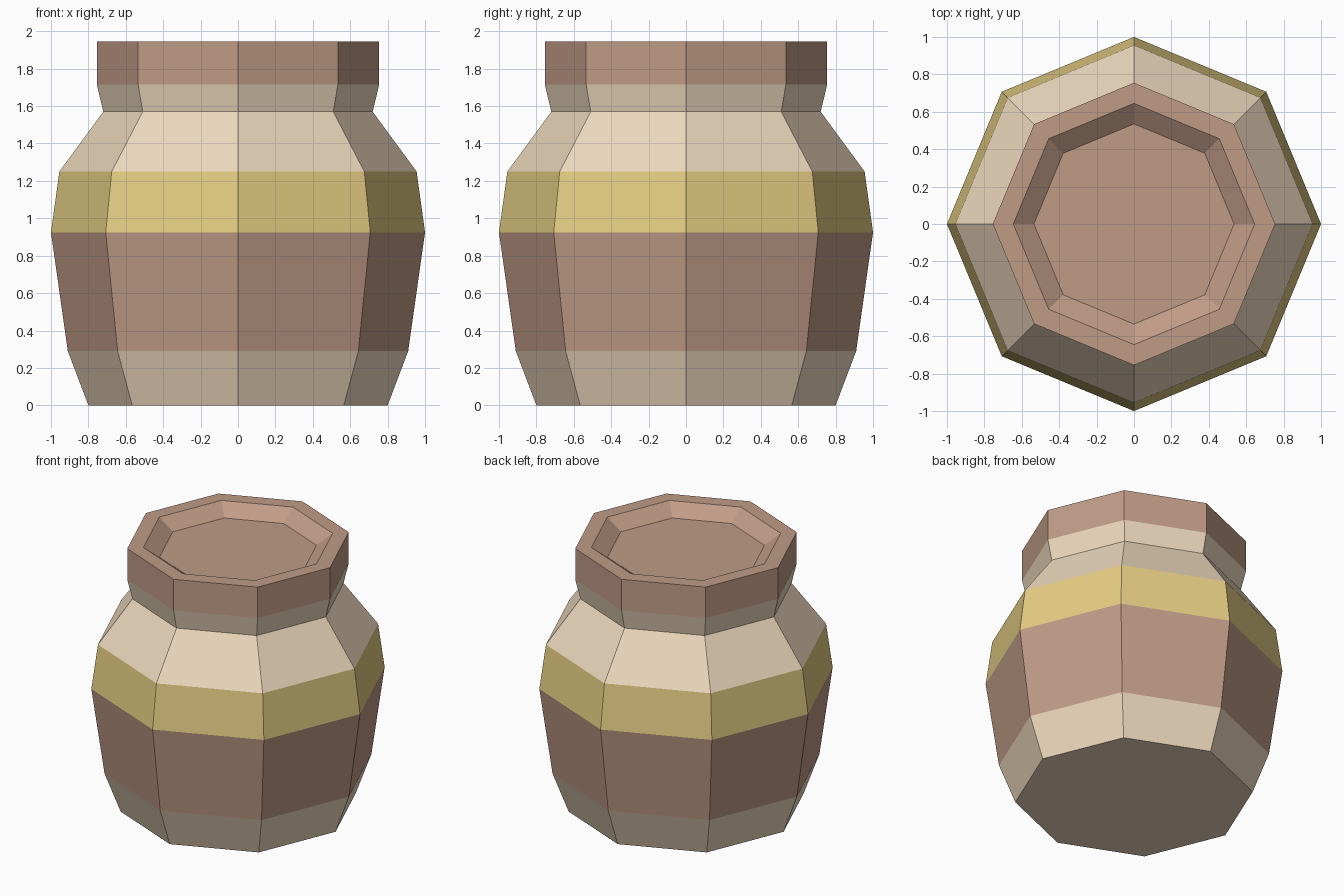
import bpy, bmesh
from math import cos, sin, tau

if "Cube" in bpy.data.objects:
    bpy.data.objects.remove(bpy.data.objects["Cube"])

SIDES = 8


def material(name, rgb):
    m = bpy.data.materials.new(name)
    m.diffuse_color = (*rgb, 1)
    m.use_nodes = True
    m.node_tree.nodes["Principled BSDF"].inputs["Base Color"].default_value = m.diffuse_color
    return m


CREAM, CLAY, YELLOW = 0, 1, 2
mats = [material("cream", (0.85, 0.69, 0.51)),
        material("clay", (0.53, 0.33, 0.24)),
        material("yellow", (0.79, 0.62, 0.23))]

# Jar profile from base to recessed lid: radius, height, colour of the band above
profile = [
    (0.80, 0.00, CREAM),    # foot
    (0.91, 0.29, CLAY),     # belly
    (1.00, 0.925, YELLOW),  # painted band
    (0.955, 1.25, CREAM),   # shoulder
    (0.72, 1.57, CREAM),    # neck
    (0.755, 1.715, CLAY),   # lid wall
    (0.755, 1.945, CLAY),   # lid rim
    (0.645, 1.945, CLAY),   # sloped recess
    (0.535, 1.865, CLAY),   # recess floor
]

bm = bmesh.new()
rings = [[bm.verts.new((r * cos(tau * i / SIDES), r * sin(tau * i / SIDES), z))
          for i in range(SIDES)] for r, z, _ in profile]

# Side bands
for (_, _, colour), low, high in zip(profile, rings, rings[1:]):
    for i in range(SIDES):
        j = (i + 1) % SIDES
        bm.faces.new((low[i], low[j], high[j], high[i])).material_index = colour

# Underside and lid floor
bm.faces.new(rings[0][::-1]).material_index = CREAM
bm.faces.new(rings[-1]).material_index = CLAY

mesh = bpy.data.meshes.new("jar")
bm.to_mesh(mesh)
bm.free()
for m in mats:
    mesh.materials.append(m)
jar = bpy.data.objects.new("jar", mesh)
bpy.context.collection.objects.link(jar)
